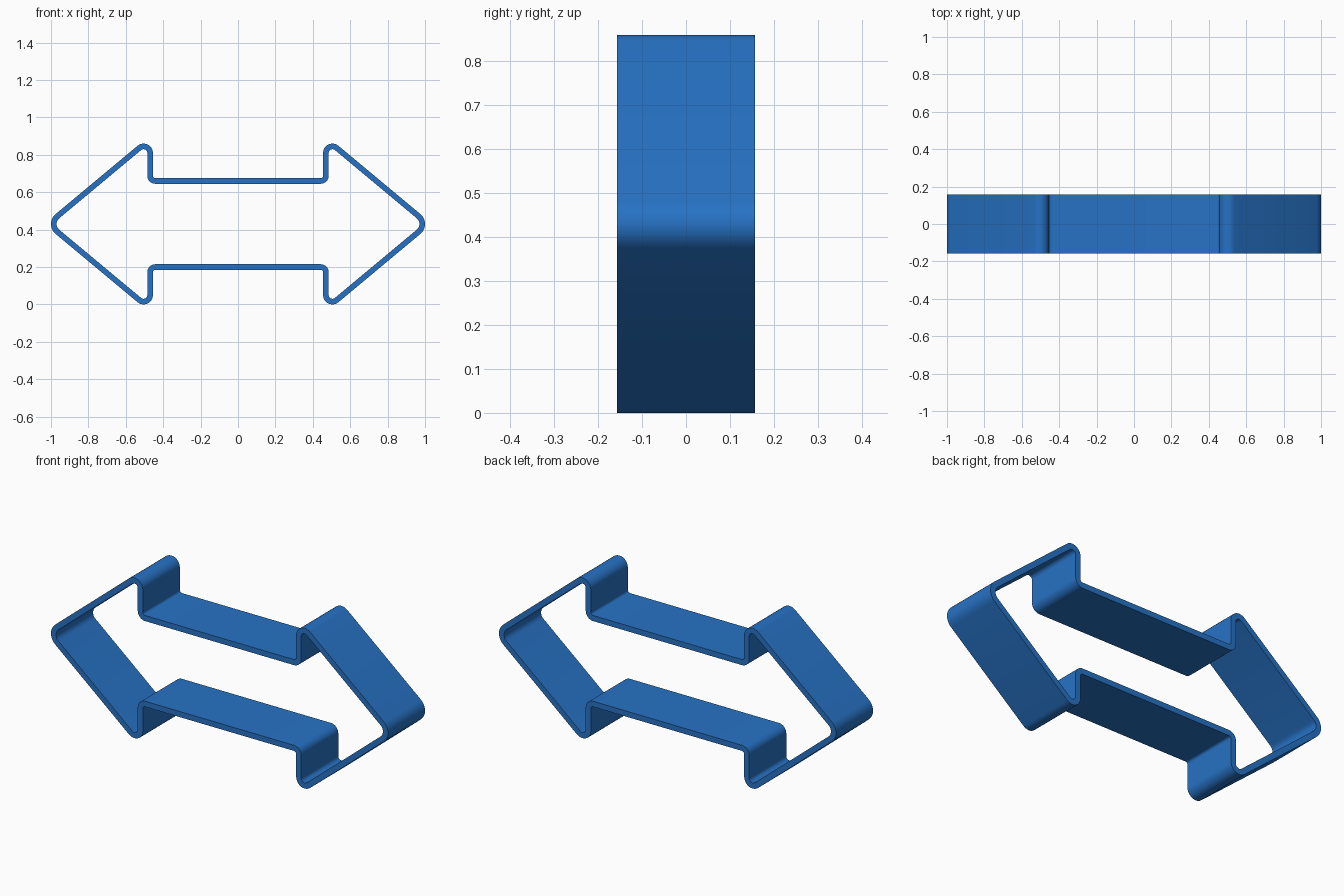
import bpy, bmesh, math
from mathutils import Vector

if "Cube" in bpy.data.objects:
    bpy.data.objects.remove(bpy.data.objects["Cube"])

T = 0.03        # wall thickness
HALF_Y = 0.157  # half depth of the band
MID_Z = 0.43    # height of the horizontal symmetry line
SEG = 10        # steps per rounded corner

# Wall centreline, upper right quarter: (x, z from middle, corner radius)
tip = (1.0156, 0.0, 0.0544)
head = (0.47, 0.4547, 0.035)
neck = (0.47, 0.23, 0.028)


def mirrored(p, sx, sz):
    return (p[0] * sx, p[1] * sz, p[2])


# Full counter-clockwise outline of the double arrow
corners = [tip, head, neck,
           mirrored(neck, -1, 1), mirrored(head, -1, 1), mirrored(tip, -1, 1),
           mirrored(head, -1, -1), mirrored(neck, -1, -1),
           mirrored(neck, 1, -1), mirrored(head, 1, -1)]


def rounded_outline(pts):
    """Return (point, outward normal) pairs along the filleted centreline."""
    out = []
    for i, (x, z, r) in enumerate(pts):
        p = Vector((x, z))
        a = (p - Vector(pts[i - 1][:2])).normalized()
        b = (Vector(pts[(i + 1) % len(pts)][:2]) - p).normalized()
        turn = math.atan2(a.x * b.y - a.y * b.x, a.dot(b))
        side = 1 if turn > 0 else -1
        start = p - a * r * math.tan(abs(turn) / 2)
        n0 = Vector((a.y, -a.x))
        centre = start - n0 * r * side
        base = math.atan2(n0.y, n0.x)
        for k in range(SEG + 1):
            ang = base + turn * k / SEG
            n = Vector((math.cos(ang), math.sin(ang)))
            out.append((centre + n * r * side, n))
    return out


# Band: a rectangular wall section swept around the outline
bm = bmesh.new()
rings = []
for p, n in rounded_outline(corners):
    ring = []
    for off, y in ((T / 2, -HALF_Y), (T / 2, HALF_Y), (-T / 2, HALF_Y), (-T / 2, -HALF_Y)):
        q = p + n * off
        ring.append(bm.verts.new((q.x, y, q.y + MID_Z)))
    rings.append(ring)
for i, ring in enumerate(rings):
    nxt = rings[(i + 1) % len(rings)]
    for j in range(4):
        k = (j + 1) % 4
        bm.faces.new((ring[j], ring[k], nxt[k], nxt[j]))
bmesh.ops.recalc_face_normals(bm, faces=bm.faces)

mesh = bpy.data.meshes.new("arrow_band")
bm.to_mesh(mesh)
bm.free()
band = bpy.data.objects.new("arrow_band", mesh)
bpy.context.collection.objects.link(band)

# Blue material
blue = bpy.data.materials.new("blue")
blue.diffuse_color = (0.02, 0.17, 0.56, 1)
blue.use_nodes = True
blue.node_tree.nodes["Principled BSDF"].inputs["Base Color"].default_value = blue.diffuse_color
mesh.materials.append(blue)

# Smooth corners, sharp rims
bpy.context.view_layer.objects.active = band
band.select_set(True)
bpy.ops.object.shade_smooth_by_angle(angle=math.radians(30))
